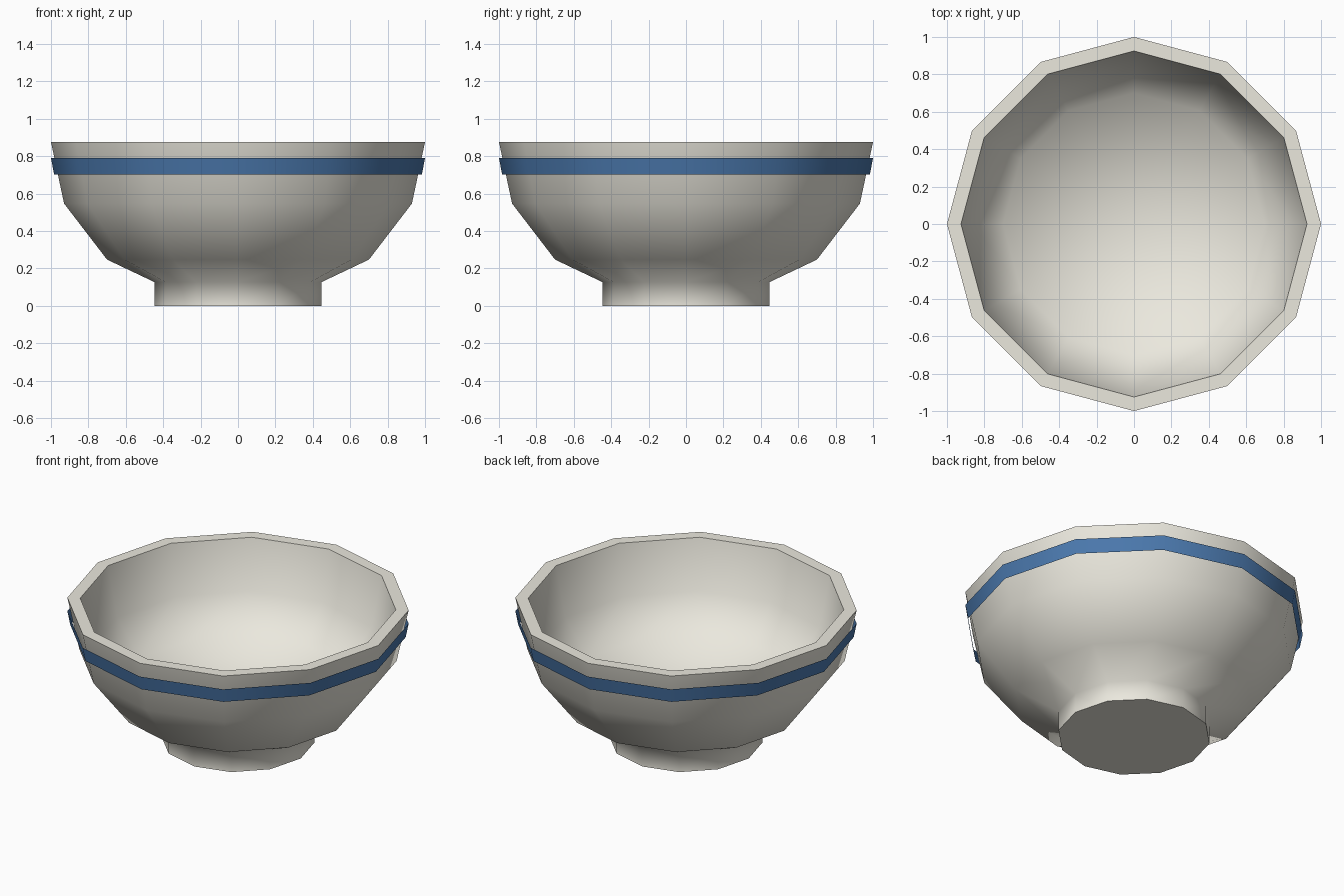
import bpy
import math

if "Cube" in bpy.data.objects:
    bpy.data.objects.remove(bpy.data.objects["Cube"])

SIDES = 12


def lathe(name, profile, color=None, base=False):
    """Revolve (radius, z) points around z; radius 0 makes a single centre point."""
    verts, faces, rings = [], [], []
    for r, z in profile:
        count = SIDES if r else 1
        rings.append([len(verts) + i % count for i in range(SIDES)])
        verts += [(r * math.cos(2 * math.pi * i / SIDES),
                   r * math.sin(2 * math.pi * i / SIDES), z) for i in range(count)]
    for a, b in zip(rings, rings[1:]):
        for i in range(SIDES):
            j = (i + 1) % SIDES
            faces.append(tuple(dict.fromkeys((a[i], a[j], b[j], b[i]))))
    if base:
        faces.append(tuple(reversed(rings[0])))
    mesh = bpy.data.meshes.new(name)
    mesh.from_pydata(verts, [], faces)
    obj = bpy.data.objects.new(name, mesh)
    bpy.context.collection.objects.link(obj)
    if color:
        mat = bpy.data.materials.new(name + "_paint")
        mat.diffuse_color = color
        mat.use_nodes = True
        mat.node_tree.nodes["Principled BSDF"].inputs["Base Color"].default_value = mat.diffuse_color
        mesh.materials.append(mat)
    bpy.ops.object.select_all(action='DESELECT')
    obj.select_set(True)
    bpy.context.view_layer.objects.active = obj
    bpy.ops.object.shade_smooth_by_angle(angle=math.radians(70))
    return obj


# Bowl: foot, outer wall, rim, then inner wall down to the floor centre
lathe("bowl", [(0.447, 0), (0.447, 0.127), (0.70, 0.247), (0.93, 0.547), (1.0, 0.876),
               (0.925, 0.876), (0.86, 0.56), (0.70, 0.34), (0, 0.21)],
      color=(0.83, 0.81, 0.73, 1), base=True)

# Painted stripe: open band sitting just outside the wall
lathe("blue_band", [(0.983, 0.702), (1.0, 0.79)], color=(0.07, 0.19, 0.42, 1))
